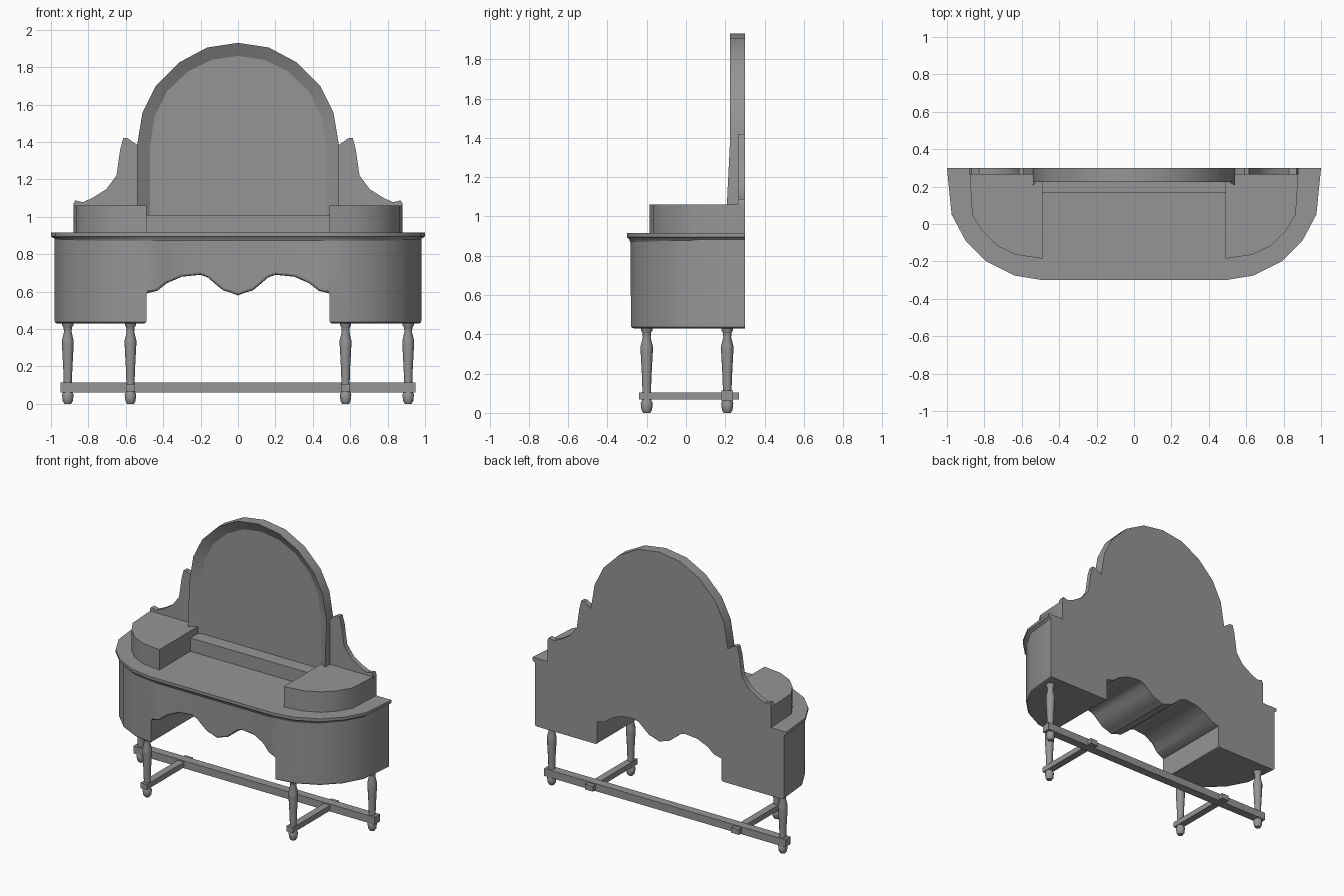
import bpy, bmesh, math
from mathutils import Vector

cube = bpy.data.objects.get("Cube")
if cube:
    bpy.data.objects.remove(cube, do_unlink=True)

GREY = (0.3, 0.3, 0.3, 1)
mat = bpy.data.materials.new("plain grey")
mat.use_nodes = True
mat.diffuse_color = GREY
mat.node_tree.nodes["Principled BSDF"].inputs["Base Color"].default_value = GREY


def finish(name, bm, angle=40):
    bmesh.ops.recalc_face_normals(bm, faces=bm.faces)
    mesh = bpy.data.meshes.new(name)
    bm.to_mesh(mesh)
    bm.free()
    mesh.materials.append(mat)
    ob = bpy.data.objects.new(name, mesh)
    bpy.context.scene.collection.objects.link(ob)
    bpy.ops.object.select_all(action='DESELECT')
    ob.select_set(True)
    bpy.context.view_layer.objects.active = ob
    bpy.ops.object.shade_smooth_by_angle(angle=math.radians(angle))
    return ob


def loft(name, rings, angle=40):
    """Skin closed rings of points and cap both ends."""
    bm = bmesh.new()
    rows = [[bm.verts.new(p) for p in ring] for ring in rings]
    n = len(rows[0])
    for a, b in zip(rows, rows[1:]):
        for i in range(n):
            j = (i + 1) % n
            bm.faces.new((a[i], a[j], b[j], b[i]))
    bm.faces.new(rows[0])
    bm.faces.new(rows[-1])
    return finish(name, bm, angle)


def box(name, x, y, z):
    corners = [(x[0], y[0]), (x[1], y[0]), (x[1], y[1]), (x[0], y[1])]
    return loft(name, [[(a, b, h) for a, b in corners] for h in z])


def mirrored(half):
    """Mirror a half outline whose last point lies on the centre line."""
    return half + [(-x, v) for x, v in reversed(half) if x > 0]


def plan(points, scale, z):
    """Scale a plan outline about the middle of the flat back edge."""
    return [(x * scale, 0.3 + (y - 0.3) * scale, z) for x, y in points]


# Table top with a moulded lower edge
bow = [(1, 0.3), (0.975, 0.05), (0.9, -0.09), (0.79, -0.2), (0.64, -0.275), (0.49, -0.3)]
top_outline = bow + [(-x, y) for x, y in reversed(bow)]
loft("table_top", [plan(top_outline, s, z) for s, z in
                   [(0.975, 0.87), (0.98, 0.882), (1, 0.895), (1, 0.915)]])

# Cabinet body: bowed ends, slightly hollow centre, wavy kneehole cut through
body_half = [(x * 0.98, 0.3 + (y - 0.3) * 0.97) for x, y in bow]
body_half += [(0.42, -0.27), (0.36, -0.252), (0.28, -0.242), (0.15, -0.24), (0, -0.24)]
body_outline = mirrored(body_half)
body = loft("cabinet_body", [plan(body_outline, 1, z) for z in (0.43, 0.885)])

arch = [(0.49, 0.3), (0.49, 0.59), (0.43, 0.605), (0.38, 0.645), (0.3, 0.68), (0.2, 0.69),
        (0.16, 0.675), (0.12, 0.64), (0.08, 0.607), (0.04, 0.595), (0, 0.58)]
cutter = loft("kneehole_cutter", [[(x, y, z) for x, z in mirrored(arch)] for y in (-0.5, 0.5)])
cutter.hide_render = True
cut = body.modifiers.new("kneehole", 'BOOLEAN')
cut.operation = 'DIFFERENCE'
cut.solver = 'EXACT'
cut.object = cutter
bpy.context.view_layer.objects.active = body
bpy.ops.object.modifier_apply(modifier=cut.name)
bpy.data.objects.remove(cutter, do_unlink=True)


def lower_rim(e):
    if len(e.link_faces) != 2 or not e.is_convex:
        return False
    low, side = sorted((f.normal for f in e.link_faces), key=lambda n: n.z)
    return low.z < -0.3 and abs(side.z) < 0.2 and side.y < 0.5


# Rounded lower rim of the cabinet
bm = bmesh.new()
bm.from_mesh(body.data)
bm.normal_update()
bmesh.ops.bevel(bm, geom=[e for e in bm.edges if lower_rim(e)], offset=0.014,
                segments=2, profile=0.5, affect='EDGES', clamp_overlap=True)
bm.to_mesh(body.data)
bm.free()
bpy.ops.object.select_all(action='DESELECT')
body.select_set(True)
bpy.context.view_layer.objects.active = body
bpy.ops.object.shade_smooth_by_angle(angle=math.radians(40))

# Mirror frame with bevelled rim around the recessed glass
outer = mirrored([(0.54, 0.9), (0.54, 1.38), (0.51, 1.56), (0.44, 1.7), (0.315, 1.825),
                  (0.165, 1.905), (0, 1.93)])
inner = mirrored([(0.47, 0.9), (0.47, 1.38), (0.445, 1.54), (0.38, 1.67), (0.27, 1.775),
                  (0.14, 1.84), (0, 1.86)])


def front_y(z):
    return 0.225 - 0.025 * max(0, 1.4 - z) / 0.5


loft("mirror", [[(x, 0.3, z) for x, z in outer],
                [(x, front_y(z), z) for x, z in outer],
                [(x, 0.262, z) for x, z in inner]], 20)

# Low ledge in front of the mirror
box("mirror_ledge", (-0.49, 0.49), (0.165, 0.29), (0.91, 1.01))

# Drawer boxes and carved wings beside the mirror
drawer = [(0.49, 0.3), (0.88, 0.3), (0.865, 0.05), (0.81, -0.04), (0.735, -0.115),
          (0.63, -0.165), (0.49, -0.185)]
wing = [(0.54, 1.05), (0.54, 1.385), (0.59, 1.42), (0.614, 1.42), (0.63, 1.36), (0.65, 1.22),
        (0.705, 1.147), (0.78, 1.1), (0.83, 1.078), (0.87, 1.088), (0.88, 1.07), (0.88, 1.05)]
# Turned leg profile: radius, height
turning = [(0.018, 0), (0.027, 0.015), (0.031, 0.05), (0.024, 0.062), (0.022, 0.11),
           (0.024, 0.18), (0.031, 0.31), (0.031, 0.34), (0.02, 0.385), (0.023, 0.41),
           (0.03, 0.42), (0.03, 0.44)]


def leg(name, x, y, sides=12):
    turn = [math.tau * i / sides for i in range(sides)]
    loft(name, [[(x + r * math.cos(t), y + r * math.sin(t), z) for t in turn]
                for r, z in turning], 50)


for side, s in (("left", 1), ("right", -1)):
    loft(side + "_drawer_box", [[(s * x, y, z) for x, y in drawer] for z in (0.91, 1.06)])
    loft(side + "_wing", [[(s * x, y, z) for x, z in wing] for y in (0.265, 0.3)], 30)
    leg(side + "_front_leg", s * 0.575, -0.2)
    leg(side + "_back_leg", s * 0.91, 0.21)
    # Cross stretcher and the blocks where the legs pass through
    box(side + "_cross_stretcher", (s * 0.575 - 0.025, s * 0.575 + 0.025), (-0.24, 0.27),
        (0.067, 0.105))
    box(side + "_stretcher_joint", (s * 0.575 - 0.03, s * 0.575 + 0.03), (0.235, 0.27),
        (0.067, 0.105))

# Long stretcher at the back
box("long_stretcher", (-0.95, 0.95), (0.18, 0.24), (0.06, 0.113))
